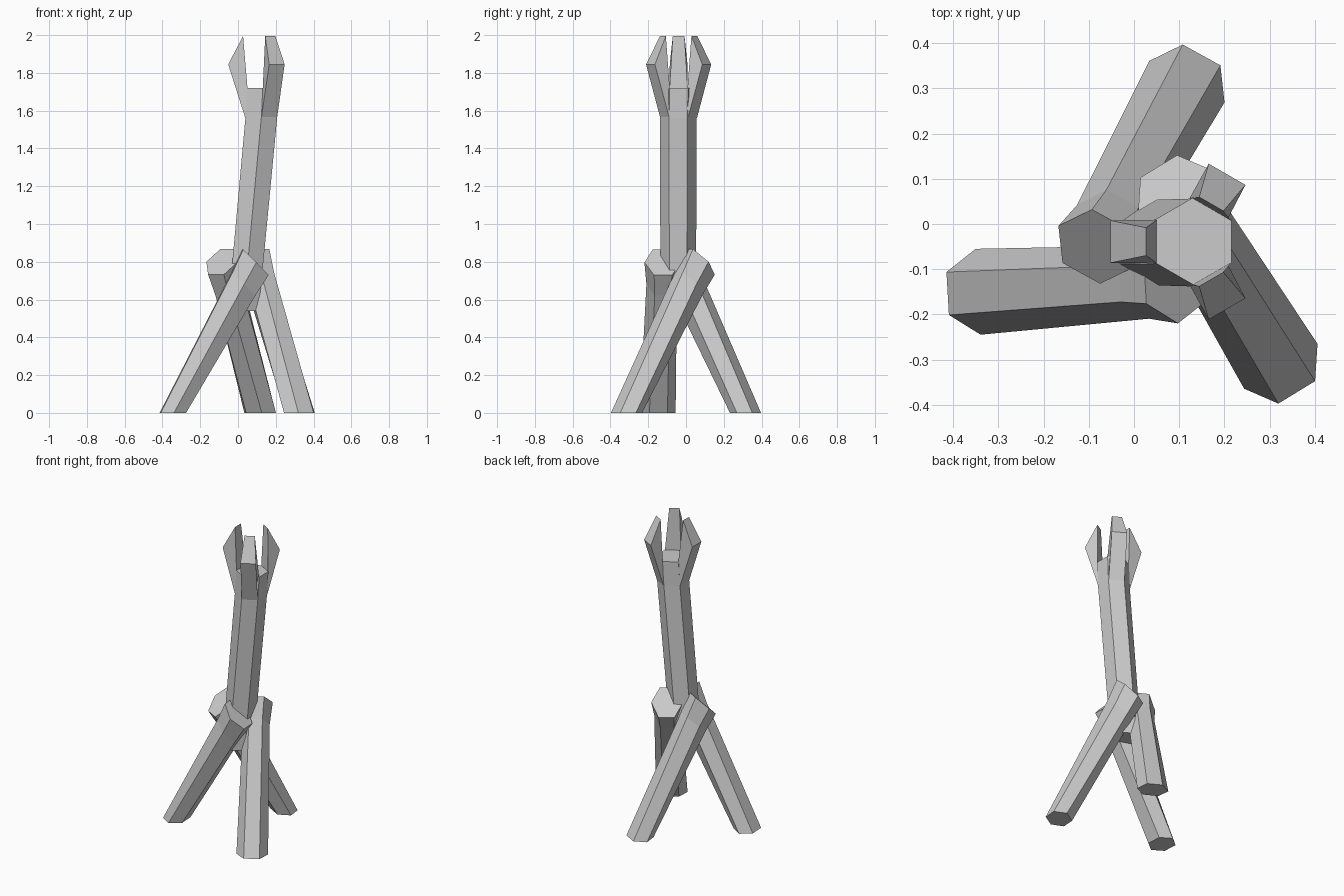
import bpy, bmesh
from math import cos, sin, radians
from mathutils import Vector

if "Cube" in bpy.data.objects:
    bpy.data.objects.remove(bpy.data.objects["Cube"])


def make_object(name, bm):
    bmesh.ops.recalc_face_normals(bm, faces=bm.faces[:])
    mesh = bpy.data.meshes.new(name)
    bm.to_mesh(mesh)
    bm.free()
    bpy.context.collection.objects.link(bpy.data.objects.new(name, mesh))


def hex_ring(bm, centre, radius, forward, side):
    """Six-sided section: flats along forward, points along side."""
    ring = []
    for i in range(6):
        a = radians(30 + 60 * i)
        ring.append(bm.verts.new(Vector(centre)
                                 + forward * radius * cos(a) + side * radius * sin(a)))
    return ring


def loft(bm, rings):
    n = len(rings[0])
    for a, b in zip(rings, rings[1:]):
        for i in range(n):
            j = (i + 1) % n
            bm.faces.new((a[i], a[j], b[j], b[i]))
    bm.faces.new(rings[0])
    bm.faces.new(rings[-1])


# Three crossing legs, each flaring to a sloped top end
def leg(name, foot, top):
    foot, top = Vector(foot), Vector(top)
    d = top - foot
    d.z = 0
    d.normalize()
    side = Vector((-d.y, d.x, 0))
    slope = d - Vector((0, 0, 1))
    bm = bmesh.new()
    neck = foot.lerp(top, 0.855)
    rings = [hex_ring(bm, foot, 0.078, d, side),
             hex_ring(bm, foot, 0.078, d, side)]
    bmesh.ops.delete(bm, geom=rings.pop(), context='VERTS')
    rings.append(hex_ring(bm, neck, 0.078, slope, side))
    rings.append(hex_ring(bm, top, 0.078, slope, side))
    # widen across the points: sections are regular hexagons of radius 0.095 / 0.08
    for ring, c, s in zip(rings, (foot, neck, top), (1.22, 1.04, 1.22)):
        for v in ring:
            off = v.co - c
            across = side * off.dot(side)
            v.co = c + across * s + (off - across) * (0.9 if c is neck else 1.0)
    loft(bm, rings)
    make_object(name, bm)


leg("left_leg", (-0.345, -0.15, 0), (0.092, -0.125, 0.797))
leg("right_leg", (0.325, -0.315, 0), (0.09, 0.07, 0.80))
leg("back_leg", (0.117, 0.315, 0), (-0.084, -0.05, 0.80))

# Leaning hexagonal post
X, Y = Vector((1, 0, 0)), Vector((0, 1, 0))
bm = bmesh.new()
loft(bm, [hex_ring(bm, (0.028, -0.041, 0.54), 0.094, X, Y),
          hex_ring(bm, (0.123, -0.041, 1.56), 0.097, X, Y),
          hex_ring(bm, (0.132, -0.038, 1.72), 0.097, X, Y)])
make_object("post", bm)

# Three prongs growing from alternate faces of the post
# each row: axis x, distance from axis, height, half width
PROFILE = [(0.123, 0.084, 1.56, 0.048), (0.12, 0.172, 1.845, 0.047),
           (0.123, 0.096, 1.995, 0.031), (0.132, 0.082, 1.72, 0.048)]
for name, angle in (("left_prong", 180), ("back_prong", 60), ("front_prong", -60)):
    out = Vector((cos(radians(angle)), sin(radians(angle)), 0))
    side = Vector((-out.y, out.x, 0))
    bm = bmesh.new()
    rings = [[bm.verts.new(Vector((x, -0.039, z)) + out * r + side * w * s)
              for x, r, z, w in PROFILE] for s in (-1, 1)]
    loft(bm, rings)
    make_object(name, bm)
